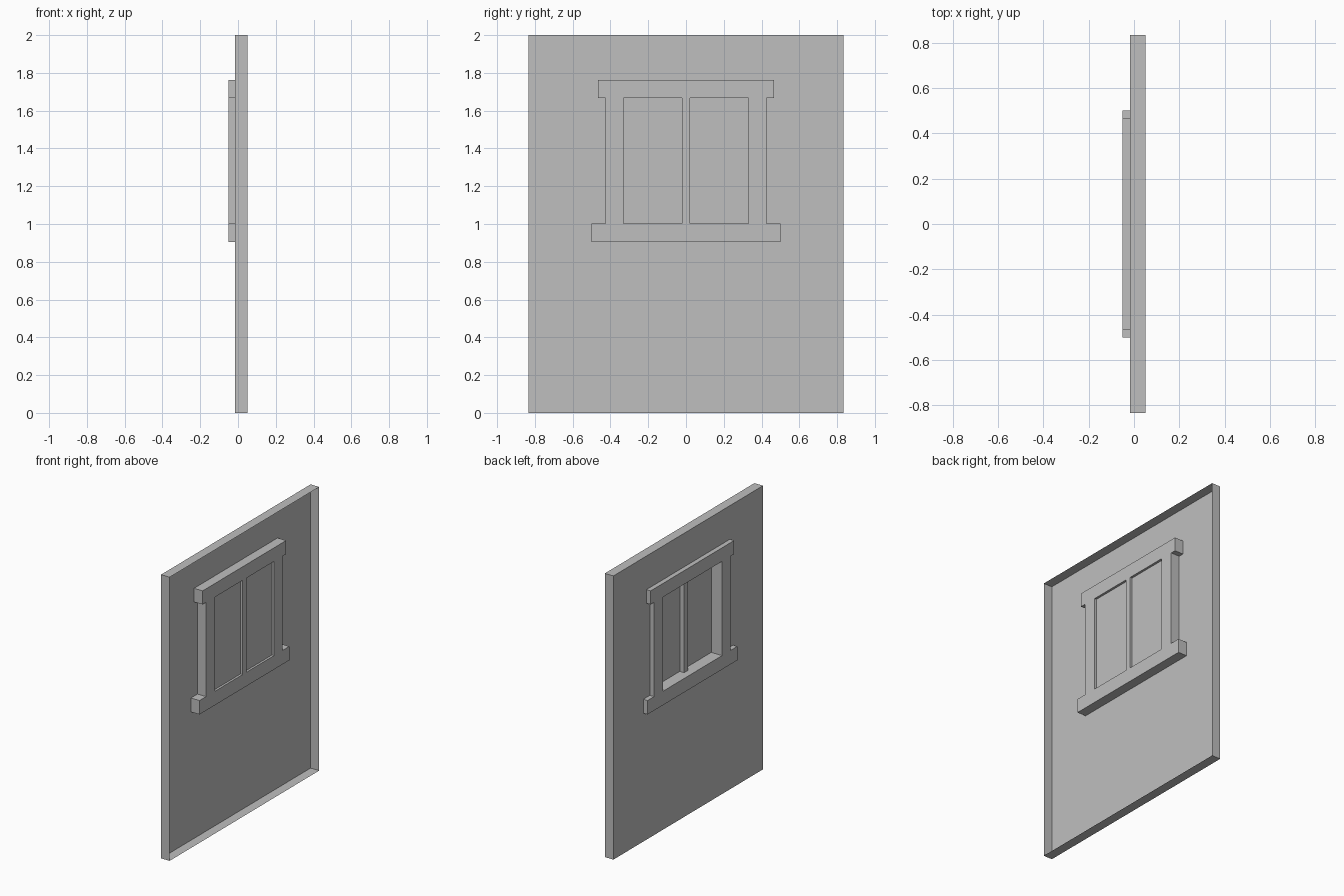
import bpy
import bmesh

default_cube = bpy.data.objects.get("Cube")
if default_cube:
    bpy.data.objects.remove(default_cube, do_unlink=True)

GREY = (0.52, 0.52, 0.52, 1)
plaster = bpy.data.materials.new("plain grey")
plaster.use_nodes = True
plaster.diffuse_color = GREY
plaster.node_tree.nodes["Principled BSDF"].inputs["Base Color"].default_value = GREY

# Depths along x: window back, wall sheet, mullion back, glass, front rim
BACK, WALL, MULLION, GLASS, FRONT = -0.05, -0.017, 0.0, 0.034, 0.05


def rect(half, low, high):
    return [(-half, low), (half, low), (half, high), (-half, high)]


def filled(loops, x):
    """Flat upright sheet at depth x; loops after the first are holes."""
    bm = bmesh.new()
    for loop in loops:
        verts = [bm.verts.new((x, y, z)) for y, z in loop]
        for a, b in zip(verts, verts[1:] + verts[:1]):
            bm.edges.new((a, b))
    bmesh.ops.triangle_fill(bm, use_beauty=True, use_dissolve=False, edges=bm.edges[:])
    return bm


def thicken(bm, depth):
    result = bmesh.ops.extrude_face_region(bm, geom=bm.faces[:], use_keep_orig=True)
    moved = [v for v in result["geom"] if isinstance(v, bmesh.types.BMVert)]
    bmesh.ops.translate(bm, verts=moved, vec=(depth, 0, 0))
    return bm


def finish(bm, name):
    bmesh.ops.recalc_face_normals(bm, faces=bm.faces[:])
    mesh = bpy.data.meshes.new(name)
    bm.to_mesh(mesh)
    bm.free()
    mesh.materials.append(plaster)
    obj = bpy.data.objects.new(name, mesh)
    bpy.context.collection.objects.link(obj)


SILL, OPEN_LOW, OPEN_HIGH, HEAD = 0.905, 1.003, 1.667, 1.763
opening = rect(0.33, OPEN_LOW, OPEN_HIGH)

# Wall: a thin sheet with the window cut out, folded forward at sides and top
bm = filled([rect(0.833, 0, 2), opening], WALL)
folds = [e for e in bm.edges if e.is_boundary
         and (all(abs(v.co.y) > 0.8 for v in e.verts) or all(v.co.z > 1.9 for v in e.verts))]
rim = bmesh.ops.extrude_edge_only(bm, edges=folds)
rim_verts = [v for v in rim["geom"] if isinstance(v, bmesh.types.BMVert)]
bmesh.ops.translate(bm, verts=rim_verts, vec=(FRONT - WALL, 0, 0))
finish(bm, "wall_panel")

# Window frame: wide sill, narrower posts and a head, running through the wall
half_outline = [(0.5, SILL), (0.5, OPEN_LOW), (0.427, OPEN_LOW),
                (0.427, OPEN_HIGH), (0.465, OPEN_HIGH), (0.465, HEAD)]
outline = half_outline + [(-y, z) for y, z in reversed(half_outline)]
finish(thicken(filled([outline, opening], BACK), FRONT - BACK), "window_frame")

# Central mullion, flush with the front of the frame
bm = filled([rect(0.021, OPEN_LOW, OPEN_HIGH)], MULLION)
finish(thicken(bm, FRONT - MULLION), "window_mullion")

# Pane behind the mullion
finish(filled([opening], GLASS), "window_pane")
